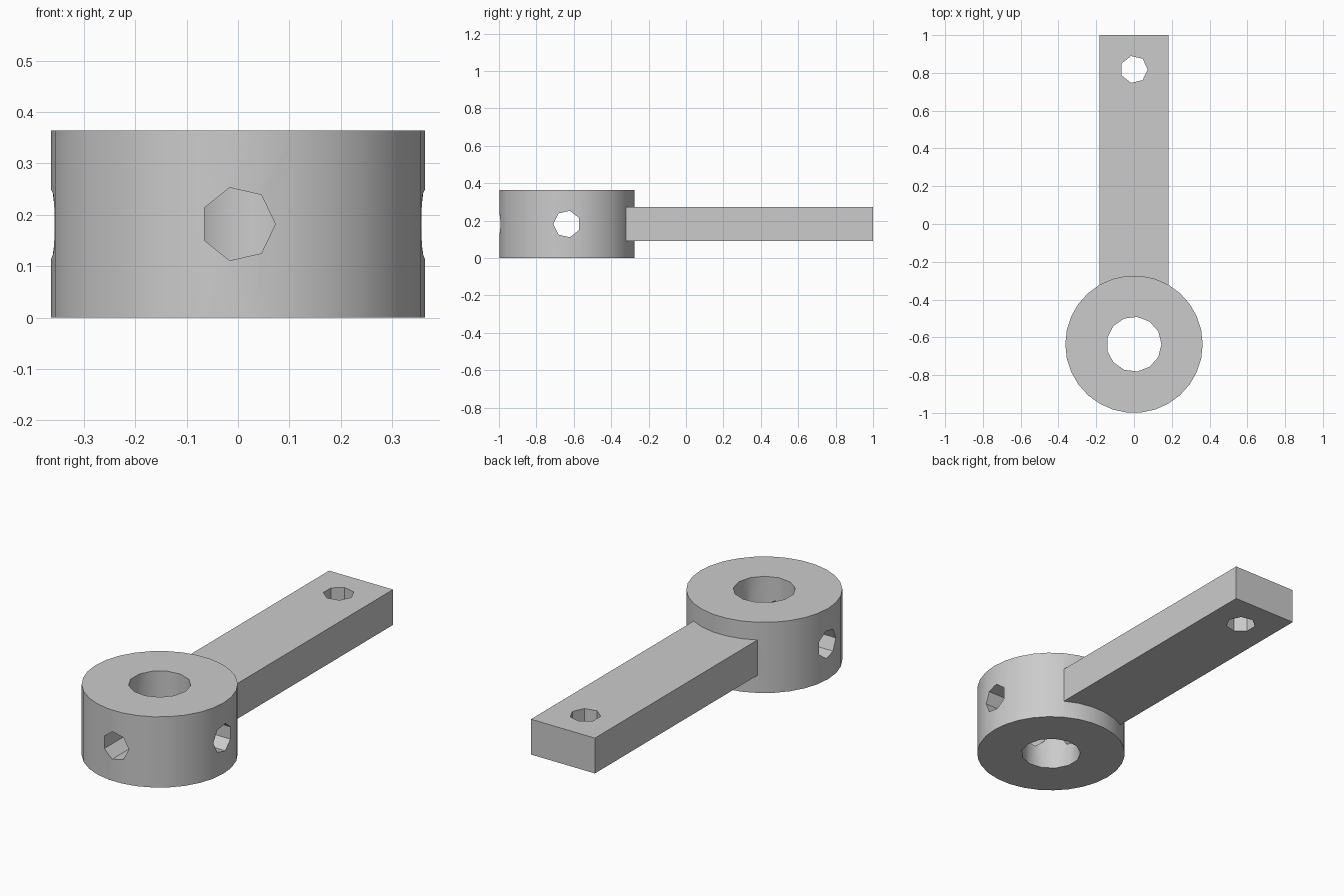
import bpy
import bmesh
from math import pi, radians
from mathutils import Matrix, Vector

if "Cube" in bpy.data.objects:
    bpy.data.objects.remove(bpy.data.objects["Cube"])

U = 2 / 55              # one design unit
RING = Vector((0, -17.5, 5))   # ring centre in design units

grey = bpy.data.materials.new("plain_grey")
grey.use_nodes = True
grey.diffuse_color = (0.6, 0.6, 0.6, 1)
grey.node_tree.nodes["Principled BSDF"].inputs["Base Color"].default_value = grey.diffuse_color


def finish(name, bm, centre, turn=Matrix()):
    bm.transform(Matrix.Scale(U, 4) @ Matrix.Translation(centre) @ turn)
    mesh = bpy.data.meshes.new(name)
    bm.to_mesh(mesh)
    bm.free()
    mesh.materials.append(grey)
    obj = bpy.data.objects.new(name, mesh)
    bpy.context.collection.objects.link(obj)
    return obj


def prism(name, sides, radius, depth, centre, axis="z"):
    """Regular prism along an axis, with one corner on a set direction."""
    bm = bmesh.new()
    bmesh.ops.create_cone(bm, cap_ends=True, segments=sides,
                          radius1=radius, radius2=radius, depth=depth)
    first = max(bm.verts, key=lambda v: v.co.y).co
    assert abs(first.x) < radius
    corner_x = Matrix.Rotation(-pi / 2, 4, "Z")
    turn = {
        "z": corner_x,
        "y": Matrix.Rotation(pi / 2, 4, "X") @ corner_x,
        "x": Matrix.Rotation(pi, 4, "Z") @ Matrix.Rotation(pi / 2, 4, "Y"),
    }[axis]
    return finish(name, bm, centre, turn)


def box(name, size, centre):
    bm = bmesh.new()
    bmesh.ops.create_cube(bm, size=1)
    bmesh.ops.scale(bm, vec=size, verts=bm.verts)
    return finish(name, bm, centre)


def combine(target, tool, operation):
    mod = target.modifiers.new(tool.name, "BOOLEAN")
    mod.operation = operation
    mod.solver = "EXACT"
    mod.object = tool
    bpy.context.view_layer.objects.active = target
    bpy.ops.object.modifier_apply(modifier=mod.name)
    bpy.data.objects.remove(tool)


# Ring body joined to the flat arm
lever = prism("ring_lever", 30, 10, 10, RING)
combine(lever, box("arm", (10, 39.5, 5), (0, 7.75, 5)), "UNION")

# Shaft bore, sideways through hole, front screw hole, arm end hole
for hole in (
    prism("shaft_bore", 13, 4, 14, RING),
    prism("cross_hole", 7, 2, 24, RING, "x"),
    prism("screw_hole", 7, 2, 12, RING + Vector((0, -6, 0)), "y"),
    prism("arm_hole", 7, 2, 10, (0, 22.5, 5)),
):
    combine(lever, hole, "DIFFERENCE")

# Smooth round walls, crisp edges
bpy.ops.object.select_all(action="DESELECT")
lever.select_set(True)
bpy.context.view_layer.objects.active = lever
bpy.ops.object.shade_smooth_by_angle(angle=radians(30))
